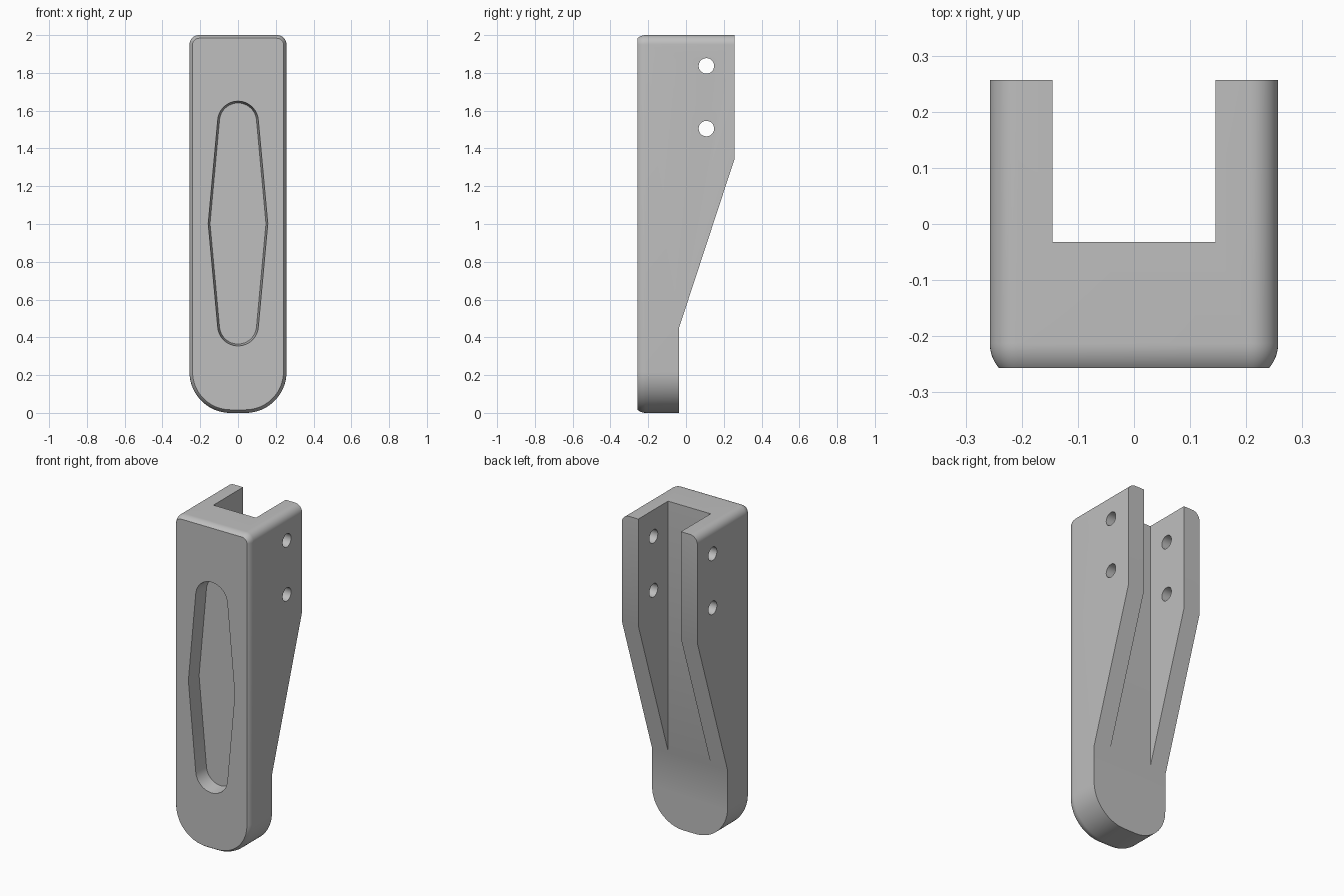
import bpy
import bmesh
from math import sin, cos, radians

cube = bpy.data.objects.get("Cube")
if cube:
    bpy.data.objects.remove(cube, do_unlink=True)

HALF = 0.257      # half width and half depth
HEIGHT = 2.0


def arc(cx, cz, r, start, end, steps):
    """Points of an arc, angles in degrees."""
    angles = [radians(start + (end - start) * i / steps) for i in range(steps + 1)]
    return [(cx + r * cos(a), cz + r * sin(a)) for a in angles]


def loft(name, rings):
    """Closed solid skinned through rings of equal point count."""
    bm = bmesh.new()
    loops = [[bm.verts.new(p) for p in ring] for ring in rings]
    n = len(loops[0])
    for a, b in zip(loops, loops[1:]):
        for i in range(n):
            j = (i + 1) % n
            bm.faces.new((a[i], a[j], b[j], b[i]))
    bm.faces.new(loops[0])
    bm.faces.new(loops[-1])
    bmesh.ops.recalc_face_normals(bm, faces=bm.faces)
    mesh = bpy.data.meshes.new(name)
    bm.to_mesh(mesh)
    bm.free()
    obj = bpy.data.objects.new(name, mesh)
    bpy.context.scene.collection.objects.link(obj)
    return obj


def along_x(name, profile, half):
    """Prism of a (y, z) profile across the width."""
    return loft(name, [[(x, y, z) for y, z in profile] for x in (-half, half)])


def body_outline(inset):
    """Front outline: small top corners, large bottom corners."""
    top, low = 0.05, 0.217
    cx, cz = HALF - top, HEIGHT - top
    bx = HALF - low
    return (arc(cx, cz, top - inset, 0, 90, 10)
            + arc(-cx, cz, top - inset, 90, 180, 10)
            + arc(-bx, low, low - inset, 180, 270, 20)
            + arc(bx, low, low - inset, 270, 360, 20))


def recess_outline(inset):
    """Long hexagon with round ends, widest at mid height."""
    r, mid, reach = 0.108 - inset, 1.0025, 0.54
    return (arc(0, mid + reach, r, 5, 175, 24) + [(inset - 0.158, mid)]
            + arc(0, mid - reach, r, 185, 355, 24) + [(0.158 - inset, mid)])


# Body with a partly rounded front edge
R = 0.0675
rings = [(HALF, 0)]
for step in range(9):
    t = radians(41 * step / 8)
    rings.append((-HALF + R * (sin(radians(41)) - sin(t)), R * (1 - cos(t))))
body = loft("handle_body", [[(x, y, z) for x, z in body_outline(o)] for y, o in rings])

# Cutters: sloped back, rear channel, front recess, cross holes
cutters = [
    along_x("slope_cutter",
            [(-0.037, -0.1), (-0.037, 0.45), (0.4, 1.78), (0.4, -0.1)], 0.4),
    along_x("channel_cutter",
            [(-0.032, 0.3), (-0.032, 2.2), (0.4, 2.2), (0.4, 0.3)], 0.145),
    loft("recess_cutter",
         [[(x, y, z) for x, z in recess_outline(o)]
          for y, o in ((-0.267, -0.001), (-0.167, 0.01))]),
]
for hole_z in (1.505, 1.837):
    cutters.append(along_x("hole_cutter", arc(0.108, hole_z, 0.041, 0, 348.75, 31), 0.4))

for cutter in cutters:
    cutter.hide_render = True
    mod = body.modifiers.new(cutter.name, 'BOOLEAN')
    mod.operation = 'DIFFERENCE'
    mod.solver = 'EXACT'
    mod.object = cutter

# Bake the cuts and drop the cutters
graph = bpy.context.evaluated_depsgraph_get()
graph.update()
baked = bpy.data.meshes.new_from_object(body.evaluated_get(graph))
body.modifiers.clear()
body.data = baked
for cutter in cutters:
    bpy.data.objects.remove(cutter, do_unlink=True)

# Material
grey = bpy.data.materials.new("plain_grey")
grey.use_nodes = True
colour = (0.52, 0.52, 0.52, 1)
grey.diffuse_color = colour
grey.node_tree.nodes["Principled BSDF"].inputs["Base Color"].default_value = colour
body.data.materials.clear()
body.data.materials.append(grey)

# Smooth curved parts, keep edges sharp
bpy.ops.object.select_all(action='DESELECT')
body.select_set(True)
bpy.context.view_layer.objects.active = body
bpy.ops.object.shade_smooth_by_angle(angle=radians(25))
